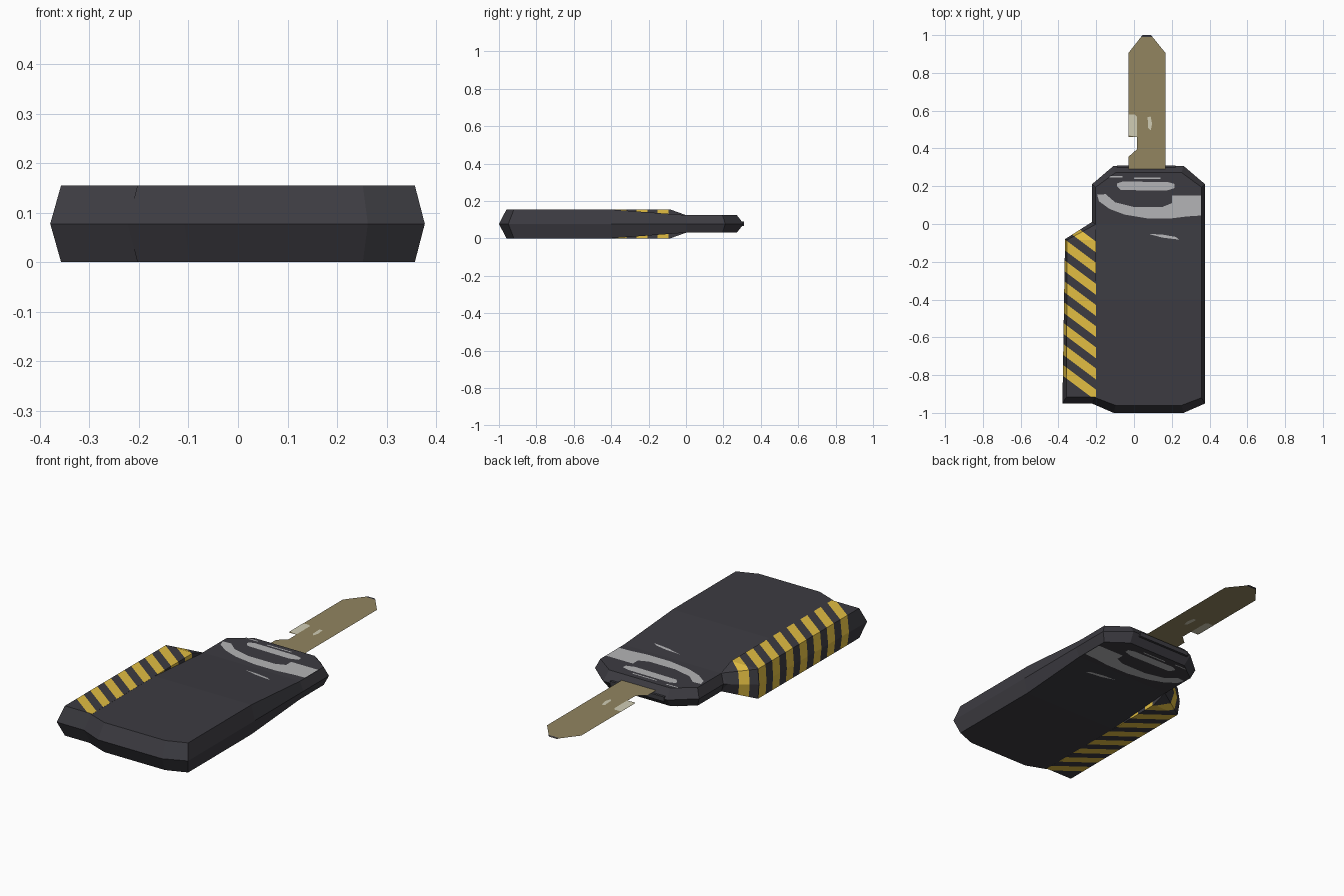
import bpy, bmesh
from mathutils import Vector

if "Cube" in bpy.data.objects:
    bpy.data.objects.remove(bpy.data.objects["Cube"])

MID = 0.0775      # height of the centre plane
CX = 0.077        # centre line of the main body
BLADE_Z = 0.1     # height of the blade


def material(name, srgb):
    lin = [((c / 255 + 0.055) / 1.055) ** 2.4 for c in srgb]
    m = bpy.data.materials.new(name)
    m.diffuse_color = (*lin, 1)
    m.use_nodes = True
    m.node_tree.nodes["Principled BSDF"].inputs["Base Color"].default_value = m.diffuse_color
    return m


DARK = material("dark_plastic", (60, 59, 65))
YELLOW = material("stripe_yellow", (226, 190, 66))
GREY = material("light_grey", (180, 180, 182))
BRASS = material("dull_brass", (146, 133, 96))
PALE = material("pale_metal", (208, 204, 180))


def finish(bm, name, *mats):
    me = bpy.data.meshes.new(name)
    bm.to_mesh(me)
    bm.free()
    for m in mats:
        me.materials.append(m)
    ob = bpy.data.objects.new(name, me)
    bpy.context.collection.objects.link(ob)
    return ob


def cut(bm, co, no):
    bmesh.ops.bisect_plane(bm, geom=bm.verts[:] + bm.edges[:] + bm.faces[:],
                           plane_co=co, plane_no=no, dist=1e-5)


def ramp(y, start, full):
    """Half thickness: full up to start, thinning to 0.047 at y = 0."""
    t = min(max((y - start) / -start, 0), 1)
    return full + (0.047 - full) * t


def wedge_shell(mid, top, start, full):
    """Closed shell: wide ring at mid height, smaller rings above and below."""
    bm = bmesh.new()
    rings = [[bm.verts.new((x, y, z)) for x, y in pts]
             for pts, z in ((top, -1), (mid, 0), (top, 1))]
    n = len(mid)
    for a, b in zip(rings, rings[1:]):
        for i in range(n):
            j = (i + 1) % n
            bm.faces.new((a[i], a[j], b[j], b[i]))
    bm.faces.new(rings[0][::-1])
    bm.faces.new(rings[2])
    for y in (start, 0):
        cut(bm, (0, y, 0), (0, 1, 0))
    for v in bm.verts:
        v.co.z = MID + v.co.z * ramp(v.co.y, start, full)
    bmesh.ops.recalc_face_normals(bm, faces=bm.faces[:])
    return bm


def both_sides(half):
    return [(CX + x, y) for x, y in half] + [(CX - x, y) for x, y in half[::-1]]


# main body
body = wedge_shell(
    both_sides([(0.185, -1.0), (0.3, -0.95), (0.3, 0.21), (0.185, 0.308)]),
    both_sides([(0.175, -0.96), (0.28, -0.92), (0.28, 0.195), (0.175, 0.272)]),
    -0.4, 0.077)
finish(body, "main_body", DARK)

# side grip with diagonal hazard stripes
grip = wedge_shell(
    [(-0.2, -0.95), (-0.2, 0.025), (-0.365, -0.08), (-0.379, -0.95)],
    [(-0.2, -0.915), (-0.2, 0.0), (-0.355, -0.085), (-0.357, -0.915)],
    -0.085, 0.0775)
PITCH, HALF = 0.112, 0.029
centres = [-1.057 + PITCH * k for k in range(8)]
for c in centres:
    for edge in (c - HALF, c + HALF):
        cut(grip, (0, edge, 0), Vector((0.75, 1, 0)).normalized())
grip.normal_update()
for f in grip.faces:
    p = f.calc_center_median()
    s = p.y + 0.75 * p.x
    if f.normal.y > -0.3 and any(abs(s - c) < HALF for c in centres):
        f.material_index = 1
finish(grip, "striped_grip", DARK, YELLOW)


def sheet(name, pts, mat, height, mid=MID):
    """Flat plate on both sides of a level plane, height(y) away from it."""
    bm = bmesh.new()
    for side in (1, -1):
        vs = [bm.verts.new((x, y, mid + side * height(y))) for x, y in pts]
        f = bm.faces.new(vs)
        f.normal_update()
        if f.normal.z * side < 0:
            f.normal_flip()
    return finish(bm, name, mat)


def on_body(y):
    return ramp(y, -0.4, 0.077) + 0.001


# light grey markings on both faces
sheet("curved_band", [(-0.195, 0.155), (-0.15, 0.158), (-0.1, 0.115), (0, 0.09),
                      (0.15, 0.09), (0.2, 0.11), (0.2, 0.152), (0.355, 0.152),
                      (0.355, 0.045), (0.28, 0.04), (0.2, 0.03), (0.07, 0.03),
                      (-0.05, 0.05), (-0.13, 0.08), (-0.185, 0.12)], GREY, on_body)
sheet("button_oval", [(-0.09, 0.2), (-0.07, 0.18), (0.17, 0.176), (0.215, 0.19),
                      (0.215, 0.212), (0.18, 0.222), (-0.06, 0.225), (-0.09, 0.215)],
      GREY, on_body)
sheet("small_dash", [(0.075, -0.052), (0.15, -0.072), (0.24, -0.083), (0.22, -0.068),
                     (0.15, -0.056)], GREY, on_body)
for i, (x0, x1, y) in enumerate([(-0.13, -0.06, 0.246), (0.0, 0.14, 0.238)]):
    sheet(f"thin_line_{i}", [(x0, y), (x1, y), (x1, y + 0.007), (x0, y + 0.007)],
          GREY, on_body)

# slim collar around the blade slot
bm = bmesh.new()
bmesh.ops.create_cube(bm, size=1)
for v in bm.verts:
    v.co = Vector((0.065 + v.co.x * 0.31, 0.28 + v.co.y * 0.062, MID + v.co.z * 0.024))
finish(bm, "blade_collar", DARK)

# thin flat blade with notch, dark tip and pale worn spots
sheet("blade", [(-0.03, 0.27), (-0.03, 0.355), (0.015, 0.395), (0.015, 0.46),
                (-0.03, 0.46), (-0.03, 0.905), (0.045, 1.0), (0.09, 1.0),
                (0.167, 0.905), (0.167, 0.27)], BRASS, lambda y: 0.0005, BLADE_Z)
sheet("blade_tip", [(0.037, 0.99), (0.045, 1.0), (0.09, 1.0), (0.098, 0.99)],
      DARK, lambda y: 0.0015, BLADE_Z)
sheet("notch_patch", [(-0.03, 0.47), (0.015, 0.46), (0.015, 0.57), (0.005, 0.58),
                      (-0.03, 0.58)], PALE, lambda y: 0.0015, BLADE_Z)
sheet("blade_spot", [(0.072, 0.565), (0.075, 0.51), (0.088, 0.495), (0.096, 0.53),
                     (0.088, 0.57)], PALE, lambda y: 0.0015, BLADE_Z)
